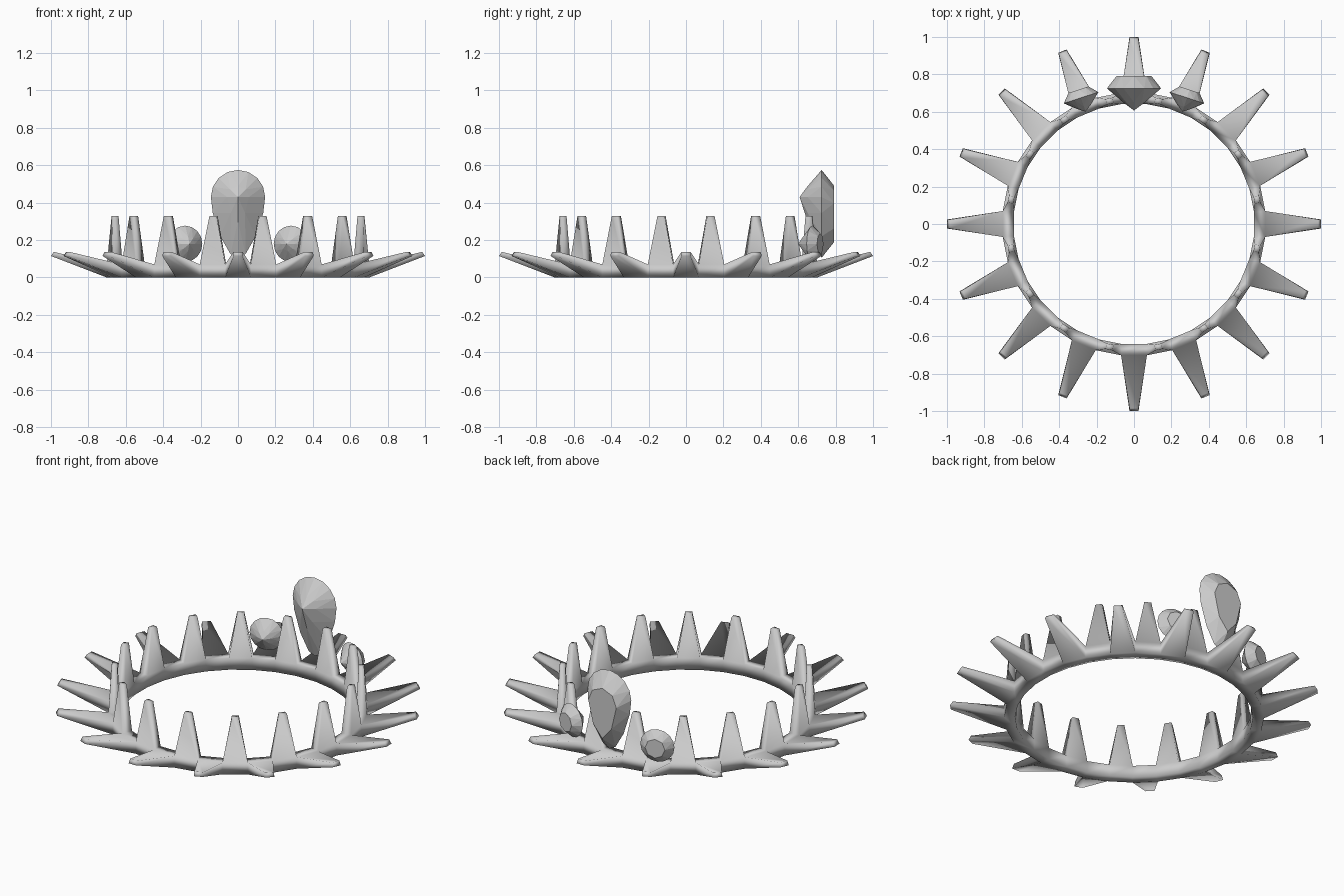
import bpy, bmesh
from math import sin, cos, pi, radians
from mathutils import Vector, Matrix

if "Cube" in bpy.data.objects:
    bpy.data.objects.remove(bpy.data.objects["Cube"])

SEG = 32            # ring segments, alternately carrying an outward or an upward spike
R_IN, R_OUT, H = 0.645, 0.705, 0.07


def make_object(name, bm):
    bmesh.ops.recalc_face_normals(bm, faces=bm.faces)
    me = bpy.data.meshes.new(name)
    bm.to_mesh(me)
    bm.free()
    ob = bpy.data.objects.new(name, me)
    bpy.context.collection.objects.link(ob)
    return ob


def extrude_to(bm, face, place):
    """Extrude one face and move each new corner to place(outer, top) = radius, half width, z."""
    mid = face.calc_center_median()
    radial = Vector((mid.x, mid.y, 0)).normalized()
    tangent = Vector((-radial.y, radial.x, 0))
    new = bmesh.ops.extrude_discrete_faces(bm, faces=[face])['faces'][0]
    for v in new.verts:
        side = 1 if v.co.dot(tangent) > 0 else -1
        r, w, z = place(v.co.dot(radial) > (R_IN + R_OUT) / 2, v.co.z > mid.z)
        v.co = radial * r + tangent * (side * w) + Vector((0, 0, z))


# crown band: a square-section ring whose faces are pulled into spikes
bm = bmesh.new()
section = [(R_IN, 0), (R_OUT, 0), (R_OUT, H), (R_IN, H)]
rings = []
for i in range(SEG):
    a = 2 * pi * (i - 0.5) / SEG
    rings.append([bm.verts.new((r * cos(a), r * sin(a), z)) for r, z in section])
outer, upper = [], []
for i in range(SEG):
    p, q = rings[i], rings[(i + 1) % SEG]
    for j in range(4):
        k = (j + 1) % 4
        f = bm.faces.new((p[j], q[j], q[k], p[k]))
        if j == 1 and i % 2 == 0:
            outer.append(f)
        if j == 2 and i % 2 == 1:
            upper.append(f)
bm.normal_update()
for f in outer:     # spikes leaning outward
    extrude_to(bm, f, lambda out, top: (0.985 if top else 1.0, 0.024, 0.137 if top else 0.115))
for f in upper:     # spikes standing up
    extrude_to(bm, f, lambda out, top: (0.685 if out else 0.655, 0.019, 0.33))
bmesh.ops.remove_doubles(bm, verts=bm.verts, dist=0.0005)
crown = make_object("crown_band", bm)
crown.data.shade_smooth()       # soft shading all over, as one flowing casting


def gem(name, outline, centre_z, table_scale, depth, height, matrix):
    """Cut stone in the XZ plane: point toward -y, flat table toward +y."""
    bm = bmesh.new()
    n = len(outline)
    zs = [z for _, z in outline]
    mid = Vector((0, 0, (min(zs) + max(zs)) / 2))
    tip_co = Vector((0, -depth, centre_z))
    girdle = [bm.verts.new((x, 0, z)) for x, z in outline]
    table, lower = [], []
    for i in range(0, n, 2):
        co = mid + (girdle[i].co - mid) * table_scale
        table.append(bm.verts.new((co.x, height, co.z)))
        lower.append(bm.verts.new(girdle[i].co.lerp(tip_co, 0.6) + Vector((0, -0.004, 0))))
    tip = bm.verts.new(tip_co)
    for k in range(n // 2):
        m = (k + 1) % (n // 2)
        g0, g1, g2 = girdle[2 * k], girdle[2 * k + 1], girdle[(2 * k + 2) % n]
        for ring in (table, lower):         # triangular facets on both sides
            bm.faces.new((g0, g1, ring[k]))
            bm.faces.new((g1, ring[m], ring[k]))
            bm.faces.new((g1, g2, ring[m]))
        bm.faces.new((lower[k], lower[m], tip))
    bm.faces.new(table)
    bm.transform(matrix)
    return make_object(name, bm)


# large pear-shaped stone at the back
top = [(0.145 * cos(pi * i / 8), 0.43 + 0.145 * sin(pi * i / 8)) for i in range(9)]
side = [(0.135, 0.345), (0.095, 0.22), (0.04, 0.125)]
pear = top + [(-x, z) for x, z in side] + [(0, 0.105)] + side[::-1]
gem("pear_stone", pear, 0.43, 0.64, 0.118, 0.067, Matrix.Translation((0, 0.725, 0)))

# small round stones either side, facing outward
circle = [(0.097 * cos(pi * i / 8), 0.097 * sin(pi * i / 8)) for i in range(16)]
for s, label in ((-1, "left"), (1, "right")):
    m = Matrix.Translation((s * 0.283, 0.675, 0.18)) @ Matrix.Rotation(-s * radians(18), 4, 'Z')
    gem("round_stone_" + label, circle, 0, 0.58, 0.078, 0.045, m)
